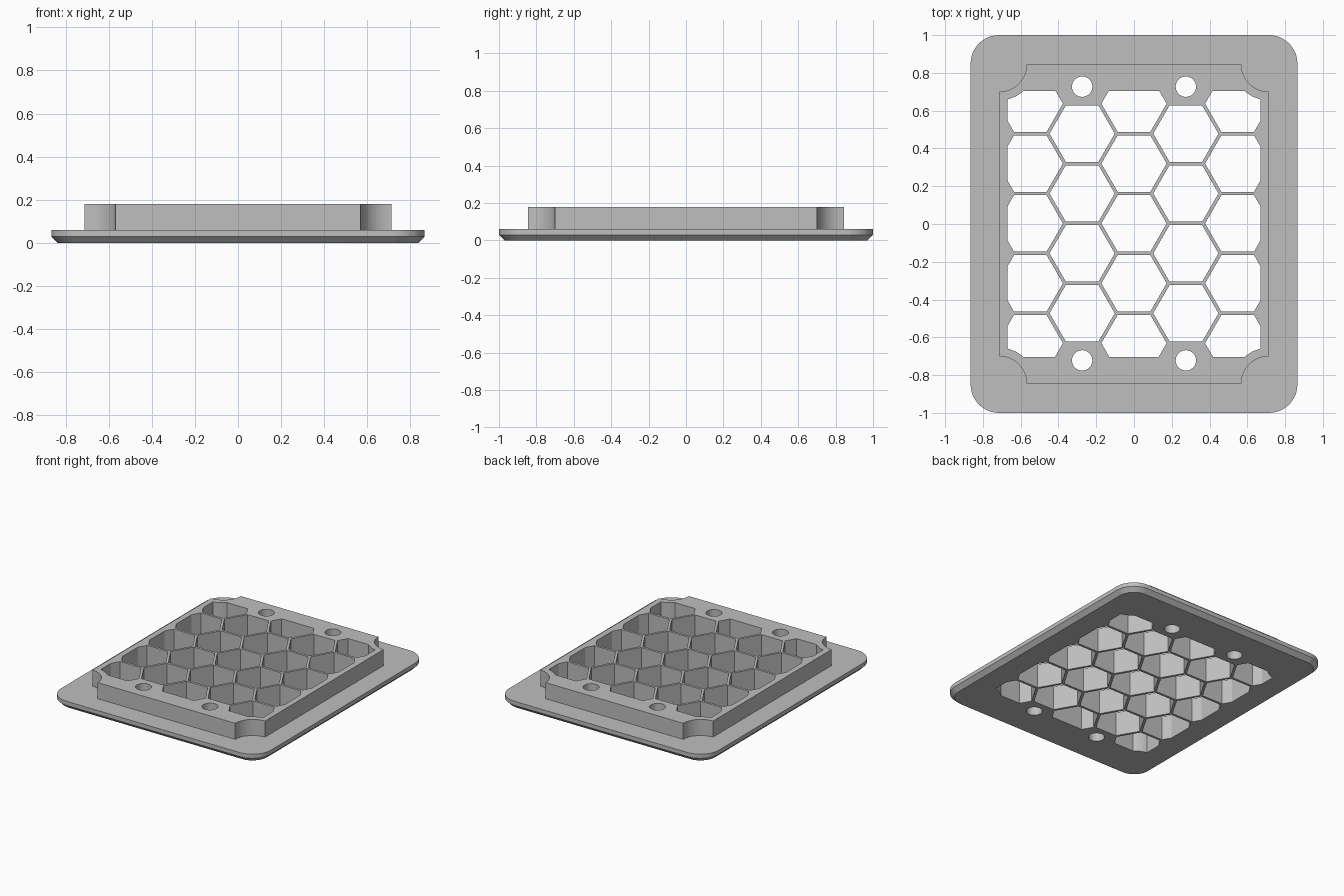
import bpy, bmesh
from math import sin, cos, pi, acos, asin, radians

old = bpy.data.objects.get("Cube")
if old:
    bpy.data.objects.remove(old)

grey = bpy.data.materials.new("plain grey")
grey.use_nodes = True
colour = (0.52, 0.52, 0.52, 1)
grey.diffuse_color = colour
grey.node_tree.nodes["Principled BSDF"].inputs["Base Color"].default_value = colour

ARC = 12  # segments per quarter arc


def mirrored_outline(corner):
    """Closed outline from the points of the +x +y corner, running anticlockwise."""
    back = corner[::-1]
    return (corner + [(-x, y) for x, y in back]
            + [(-x, -y) for x, y in corner] + [(x, -y) for x, y in back])


def rounded_rect(hx, hy, r):
    angles = [pi / 2 * i / ARC for i in range(ARC + 1)]
    return mirrored_outline([(hx - r + r * cos(a), hy - r + r * sin(a)) for a in angles])


def scooped_rect(hx, hy, cx, cy, r):
    """Rectangle with a round bite centred on (cx, cy) taken from each corner."""
    a0, a1 = acos((cx - hx) / r), asin((cy - hy) / r)
    angles = [a0 + (a1 - a0) * i / ARC for i in range(ARC + 1)]
    return mirrored_outline([(cx - r * cos(a), cy - r * sin(a)) for a in angles])


def polygon(x, y, r, sides):
    return [(x + r * cos(2 * pi * i / sides), y + r * sin(2 * pi * i / sides))
            for i in range(sides)]


def add_loft(bm, layers):
    """Solid through matching outlines, given as (outline, height)."""
    rings = [[bm.verts.new((x, y, z)) for x, y in outline] for outline, z in layers]
    bm.faces.new(rings[0][::-1])
    bm.faces.new(rings[-1])
    for low, high in zip(rings, rings[1:]):
        for i in range(len(low)):
            j = (i + 1) % len(low)
            bm.faces.new((low[i], low[j], high[j], high[i]))


def make_object(name, solids):
    bm = bmesh.new()
    for layers in solids:
        add_loft(bm, layers)
    mesh = bpy.data.meshes.new(name)
    bm.to_mesh(mesh)
    bm.free()
    mesh.materials.append(grey)
    obj = bpy.data.objects.new(name, mesh)
    bpy.context.collection.objects.link(obj)
    return obj


def combine(obj, other, operation):
    """Apply a boolean and discard the helper."""
    mod = obj.modifiers.new(operation.lower(), 'BOOLEAN')
    mod.operation, mod.object, mod.solver = operation, other, 'EXACT'
    graph = bpy.context.evaluated_depsgraph_get()
    mesh = bpy.data.meshes.new_from_object(obj.evaluated_get(graph))
    obj.modifiers.clear()
    obj.data = mesh
    bpy.data.objects.remove(other)


# Flange with a chamfered underside, and the raised block with scooped corners
HX, HY = 0.865, 1.0
CX, CY = 0.713, 0.845
grille = make_object("vent_grille", [[
    (rounded_rect(HX - 0.03, HY - 0.03, 0.12), 0),
    (rounded_rect(HX, HY, 0.15), 0.03),
    (rounded_rect(HX, HY, 0.15), 0.06)]])
scoop = scooped_rect(CX, CY, CX, CY, 0.145)
block = make_object("raised_block", [[(scoop, 0.04), (scoop, 0.18)]])
combine(grille, block, 'UNION')

# Honeycomb openings, trimmed to the inside of the block
PITCH, WALL = 0.317, 0.018
STEP = PITCH * cos(pi / 6)
RADIUS = (PITCH - WALL) / 2 / cos(pi / 6)
cells = []
for col in range(-2, 3):
    rows = (-1.5, -0.5, 0.5, 1.5) if col % 2 else range(-2, 3)
    for row in rows:
        hexagon = polygon(col * STEP, row * PITCH + 0.003, RADIUS, 6)
        cells.append([(hexagon, -0.1), (hexagon, 0.3)])
openings = make_object("honeycomb_cutter", cells)
inner = scooped_rect(0.67, 0.705, CX, CY, 0.19)
limit = make_object("opening_limit", [[(inner, -0.05), (inner, 0.25)]])
combine(openings, limit, 'INTERSECT')
combine(grille, openings, 'DIFFERENCE')

# Four screw holes
holes = []
for x in (-STEP, STEP):
    for y in (-0.722, 0.727):
        ring = polygon(x, y, 0.054, 32)
        holes.append([(ring, -0.05), (ring, 0.25)])
combine(grille, make_object("screw_hole_cutter", holes), 'DIFFERENCE')

# Smooth the arcs, keep the edges sharp
bpy.ops.object.select_all(action='DESELECT')
grille.select_set(True)
bpy.context.view_layer.objects.active = grille
bpy.ops.object.shade_smooth_by_angle(angle=radians(25))
